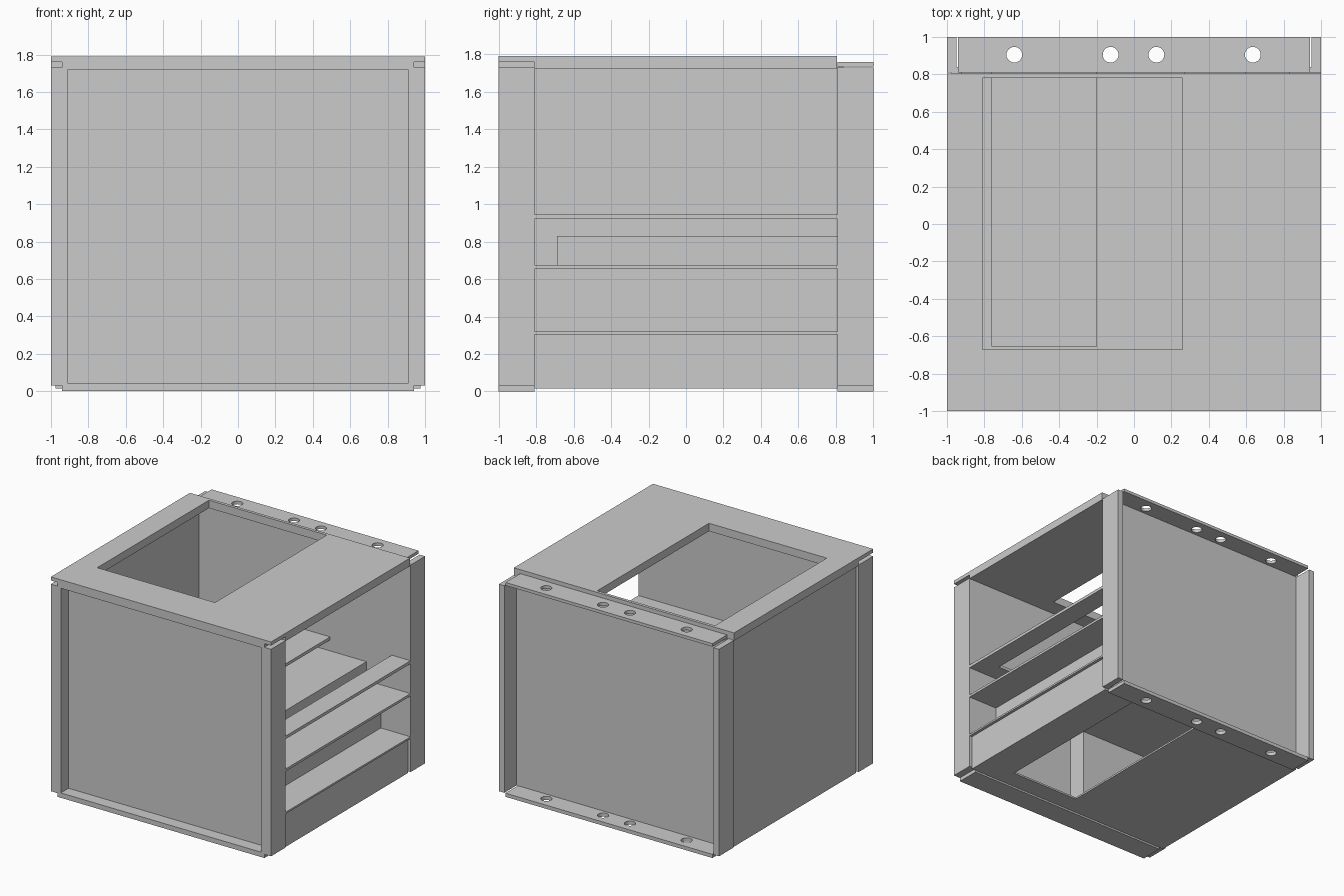
import bpy
import bmesh

cube = bpy.data.objects.get("Cube")
if cube:
    bpy.data.objects.remove(cube, do_unlink=True)

steel = bpy.data.materials.new("plain grey")
steel.use_nodes = True
GREY = (0.6, 0.6, 0.6, 1)
steel.diffuse_color = GREY
steel.node_tree.nodes["Principled BSDF"].inputs["Base Color"].default_value = GREY


def add(name, bm):
    mesh = bpy.data.meshes.new(name)
    bm.to_mesh(mesh)
    bm.free()
    mesh.materials.append(steel)
    obj = bpy.data.objects.new(name, mesh)
    bpy.context.collection.objects.link(obj)
    return obj


def box(name, x, y, z):
    bm = bmesh.new()
    bmesh.ops.create_cube(bm, size=1)
    for v in bm.verts:
        for i, (low, high) in enumerate((x, y, z)):
            v.co[i] = low if v.co[i] < 0 else high
    return add(name, bm)


def drill(name, x, y, radius, z):
    bm = bmesh.new()
    bmesh.ops.create_cone(bm, cap_ends=True, segments=32, radius1=radius,
                          radius2=radius, depth=0.3)
    bmesh.ops.translate(bm, verts=bm.verts, vec=(x, y, z))
    return add(name, bm)


def cut(obj, cutters):
    """Subtract each cutter, bake the result and discard the cutter."""
    for cutter in cutters:
        mod = obj.modifiers.new("opening", 'BOOLEAN')
        mod.operation = 'DIFFERENCE'
        mod.solver = 'EXACT'
        mod.object = cutter
        bpy.context.view_layer.objects.active = obj
        bpy.ops.object.modifier_apply(modifier=mod.name)
        bpy.data.objects.remove(cutter, do_unlink=True)
    return obj


def opening(x, y, z):
    return box("opening_cutter", x, y, (z - 0.1, z + 0.1))


INNER = (-0.81, 0.81)
RAIL = (-0.94, 0.94)
HOLES = (-0.64, -0.125, 0.12, 0.635)

# Corner posts, front ones wider than the back ones
for side, s in (("right", -1), ("left", 1)):
    box(f"front_post_{side}", sorted((s * 0.91, s)), (-1, -0.81), (0.03, 1.73))
    box(f"back_post_{side}", sorted((s * 0.95, s)), (0.81, 1), (0.03, 1.73))

# Recessed front and back panels
box("front_panel", (-0.91, 0.91), (-0.9, -0.81), (0.03, 1.73))
box("back_panel", (-0.95, 0.95), (0.81, 0.84), (0.03, 1.735))

# Horizontal rails along front and back, back ones drilled
box("front_bottom_rail", RAIL, (-1, -0.81), (0, 0.04))
box("front_top_rail", RAIL, (-1, -0.81), (1.72, 1.76))
for level, z in (("bottom", (0, 0.03)), ("top", (1.735, 1.76))):
    rail = box(f"back_{level}_rail", RAIL, (0.81, 1), z)
    cut(rail, [drill("drill", x, 0.905, 0.042, z[0]) for x in HOLES])

# Closed side and low sill on the open side
box("closed_side_panel", (-0.975, -0.92), INNER, (0.02, 1.73))
box("open_side_sill", (0.95, 0.975), INNER, (0.02, 0.305))

# Top sheet and its support, with a large rectangular opening
TOP_X, TOP_Y = (-0.81, 0.26), (-0.67, 0.78)
cut(box("top_sheet", (-1, 1), (-1, 0.805), (1.76, 1.79)),
    [opening(TOP_X, TOP_Y, 1.78)])
cut(box("top_support", (-1, 1), (-0.81, 0.805), (1.725, 1.76)),
    [opening(TOP_X, TOP_Y, 1.74)])

# Bottom sheet with one opening reaching the back
cut(box("bottom_sheet", (-0.975, 0.975), INNER, (0.015, 0.03)),
    [opening((0.05, 0.68), (-0.65, 0.9), 0.02)])

# Shelves
box("low_ledge", (0.73, 1), INNER, (0.305, 0.32))
box("middle_shelf", (-0.92, 1), INNER, (0.655, 0.675))
cut(box("upper_shelf", (-0.92, 1), INNER, (0.92, 0.945)),
    [opening(x, (-0.655, 0.9), 0.93) for x in ((-0.76, -0.2), (0.27, 0.83))])

# Inner partitions and boxes
box("lower_partition", (0.71, 0.73), INNER, (0.305, 0.655))
box("lower_front_block", (-0.92, -0.03), (-0.81, -0.65), (0.03, 0.655))
box("middle_box", (-0.15, 0.6), (-0.69, 0.81), (0.675, 0.83))
